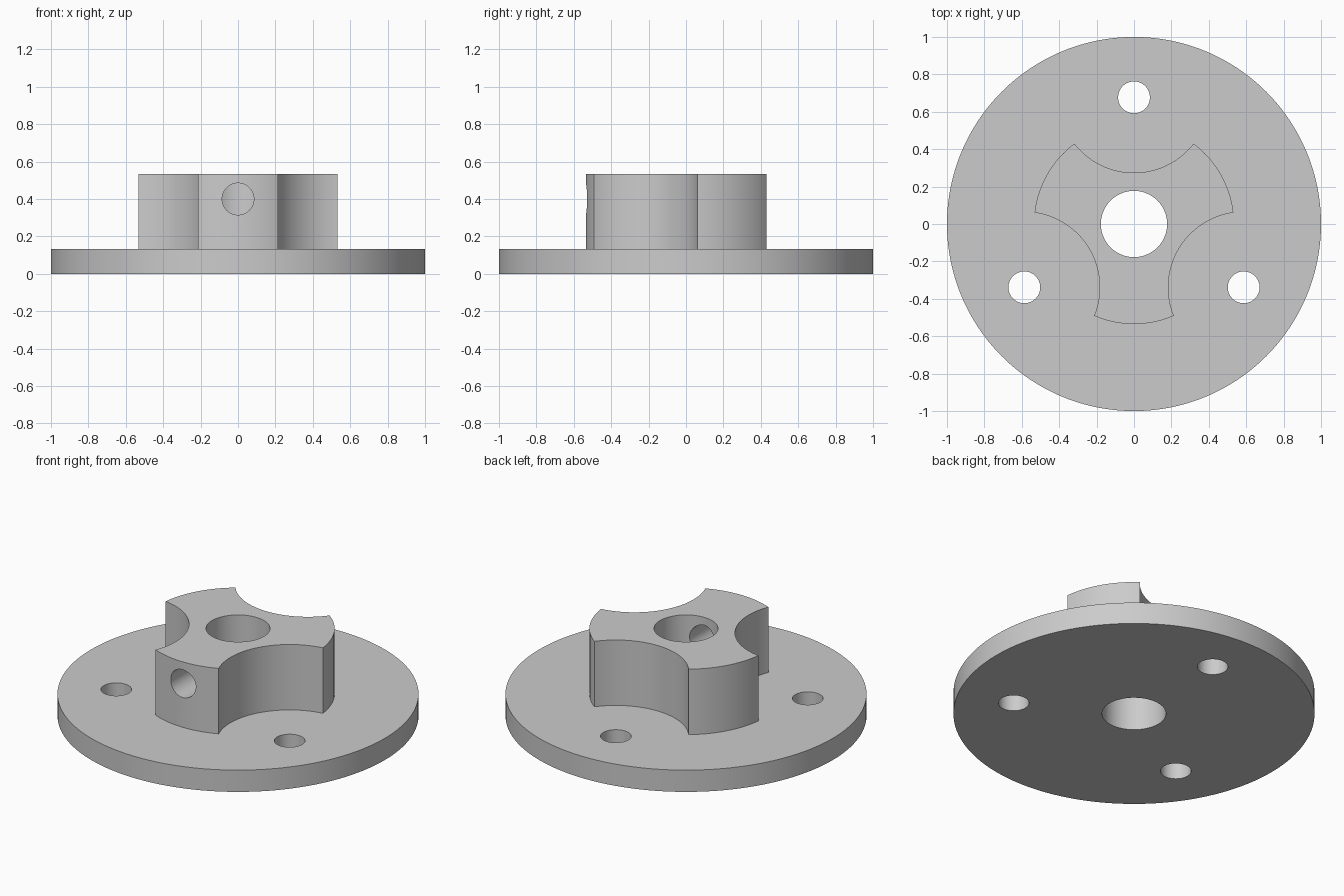
import bpy
from math import sin, cos, pi, radians

old = bpy.data.objects.get("Cube")
if old:
    bpy.data.objects.remove(old, do_unlink=True)

BASE_TOP, HUB_TOP = 0.133, 0.533
BORE_R, BOLT_R, BOLT_CIRCLE = 0.177, 0.085, 0.677

grey = bpy.data.materials.new("plain grey")
grey.use_nodes = True
colour = (0.6, 0.6, 0.6, 1)
grey.diffuse_color = colour
grey.node_tree.nodes["Principled BSDF"].inputs["Base Color"].default_value = colour


def cylinder(name, radius, z0, z1, x=0, y=0, sides=96):
    bpy.ops.mesh.primitive_cylinder_add(vertices=sides, radius=radius, depth=z1 - z0,
                                        location=(x, y, (z0 + z1) / 2))
    ob = bpy.context.object
    ob.name = name
    ob.data.materials.append(grey)
    return ob


def cut(target, cutter):
    """Subtract the cutter from the target and discard it."""
    mod = target.modifiers.new("cut", 'BOOLEAN')
    mod.operation, mod.solver, mod.object = 'DIFFERENCE', 'EXACT', cutter
    bpy.ops.object.select_all(action='DESELECT')
    bpy.context.view_layer.objects.active = target
    target.select_set(True)
    bpy.ops.object.modifier_apply(modifier=mod.name)
    bpy.data.objects.remove(cutter, do_unlink=True)


# Flange disc and hub
flange = cylinder("flange", 1.0, 0, BASE_TOP, sides=192)
hub = cylinder("hub", 0.535, BASE_TOP, HUB_TOP, sides=144)

# Three bolt holes, each with a concentric scallop in the hub
for i in range(3):
    a = pi / 2 + i * 2 * pi / 3
    x, y = BOLT_CIRCLE * cos(a), BOLT_CIRCLE * sin(a)
    cut(flange, cylinder("bolt_cutter", BOLT_R, -1, 1, x, y, 64))
    cut(hub, cylinder("scallop_cutter", 0.403, -1, 1, x, y, 128))

# Central bore through both parts
for part in (flange, hub):
    cut(part, cylinder("bore_cutter", BORE_R, -1, 1))

# Set screw hole from the front into the bore
screw = cylinder("screw_cutter", BOLT_R, 0, 0.8, sides=64)
screw.rotation_euler.x = radians(90)
screw.location = (0, -0.4, 0.4)
bpy.context.view_layer.update()
cut(hub, screw)

# Smooth round walls, crisp edges
for part in (flange, hub):
    bpy.ops.object.select_all(action='DESELECT')
    bpy.context.view_layer.objects.active = part
    part.select_set(True)
    bpy.ops.object.shade_smooth_by_angle(angle=radians(30))
